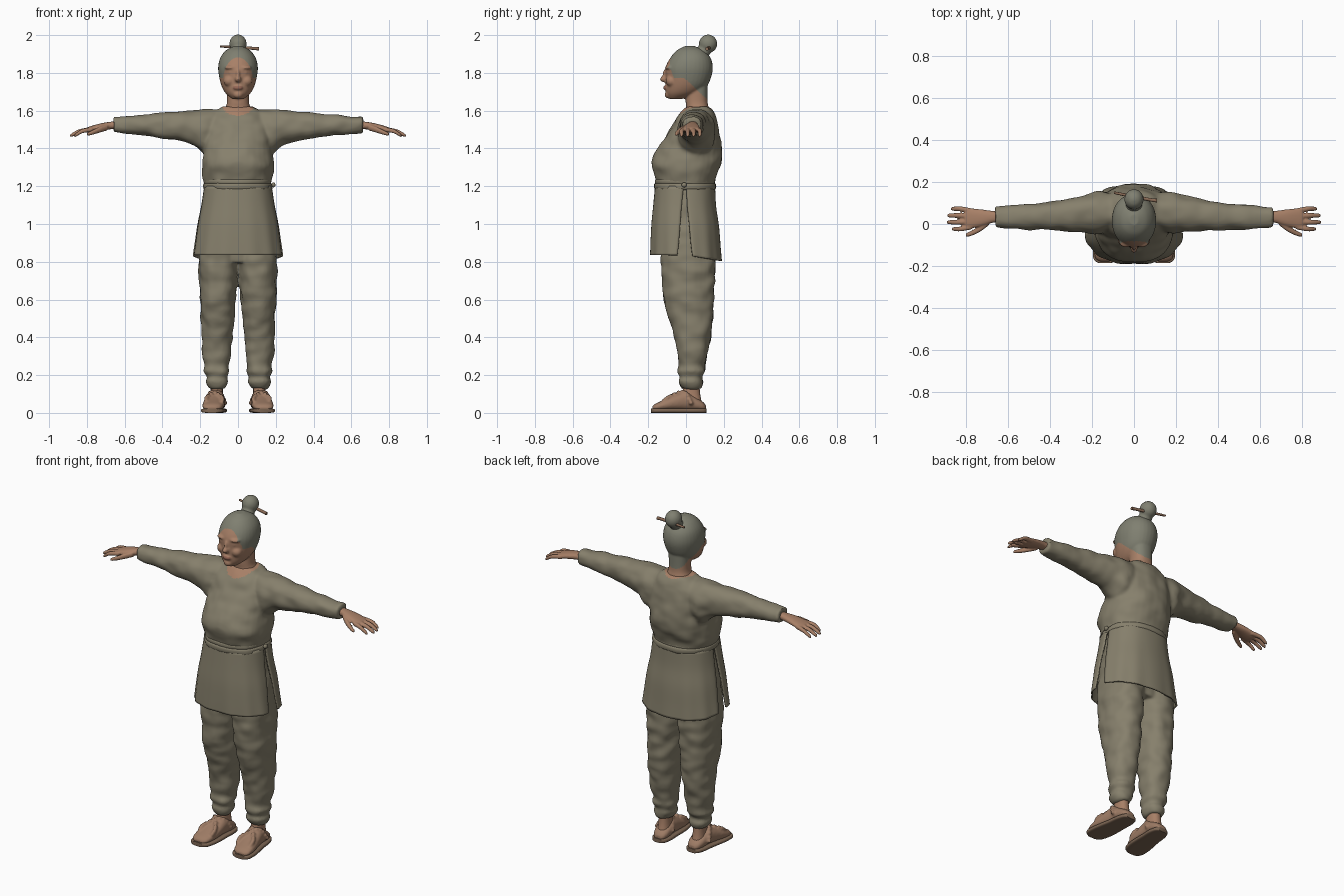
import bpy, bmesh, math
from mathutils import Vector, Matrix, noise

cube = bpy.data.objects.get("Cube")
if cube:
    bpy.data.objects.remove(cube, do_unlink=True)


def material(name, rgb):
    m = bpy.data.materials.new(name)
    m.use_nodes = True
    m.diffuse_color = (*rgb, 1)
    m.node_tree.nodes["Principled BSDF"].inputs["Base Color"].default_value = (*rgb, 1)
    return m


CLOTH = material("olive cloth", (.24, .215, .15))
SKIN = material("warm skin", (.39, .215, .135))
HAIR = material("grey hair", (.215, .215, .165))
SHOE = material("tan leather", (.34, .2, .13))
SOLE = material("brown sole", (.2, .13, .085))
LIPS = material("muted lips", (.31, .14, .095))
WOOD = material("pin wood", (.26, .15, .095))


def smooth_rows(rows, steps=4):
    """Spline through the section rows."""
    out = []
    for i in range(len(rows) - 1):
        p = [Vector(rows[min(max(i + k, 0), len(rows) - 1)]) for k in (-1, 0, 1, 2)]
        for s in range(steps):
            t = s / steps
            out.append(p[1] + .5 * t * (p[2] - p[0] + t * (2 * p[0] - 5 * p[1] + 4 * p[2] - p[3]
                       + t * (3 * p[1] - p[0] - 3 * p[2] + p[3]))))
    return out + [Vector(rows[-1])]


def section_point(axis, row, angle, power=2.3):
    """Point on a rounded section given as position, then two low/high pairs."""
    t, a0, a1, b0, b1 = row
    c, s = math.cos(angle), math.sin(angle)
    a = (a0 + a1) / 2 + (a1 - a0) / 2 * math.copysign(abs(c) ** (2 / power), c)
    b = (b0 + b1) / 2 + (b1 - b0) / 2 * math.copysign(abs(s) ** (2 / power), s)
    return {"x": (t, a, b), "y": (a, t, b), "z": (a, b, t)}[axis]


def loft(bm, axis, rows, sides=32, power=2.3, mirror=False):
    for flip in ((1, -1) if mirror else (1,)):
        rings = []
        for row in smooth_rows(rows):
            pts = [section_point(axis, row, math.tau * i / sides, power) for i in range(sides)]
            rings.append([bm.verts.new((flip * x, y, z)) for x, y, z in pts])
        for r, q in zip(rings, rings[1:]):
            for i in range(sides):
                j = (i + 1) % sides
                bm.faces.new((r[i], r[j], q[j], q[i]))
        bm.faces.new(rings[0])
        bm.faces.new(rings[-1])


def ball(bm, centre, size, mirror=False):
    for flip in ((1, -1) if mirror else (1,)):
        place = Matrix.Translation((flip * centre[0], centre[1], centre[2]))
        bmesh.ops.create_uvsphere(bm, u_segments=24, v_segments=16, radius=1,
                                  matrix=place @ Matrix.Diagonal((*size, 1)))


def make(name, bm, mats, voxel=0, relax=4, wrinkle=0, side=1, rule=None):
    """Turn a bmesh into an object, optionally fusing its parts into one skin."""
    if side < 0:
        bmesh.ops.scale(bm, vec=(-1, 1, 1), verts=bm.verts)
    bmesh.ops.recalc_face_normals(bm, faces=bm.faces)
    me = bpy.data.meshes.new(name)
    bm.to_mesh(me)
    bm.free()
    ob = bpy.data.objects.new(name, me)
    bpy.context.collection.objects.link(ob)
    if voxel:
        fuse = ob.modifiers.new("fuse", "REMESH")
        fuse.mode, fuse.voxel_size = "VOXEL", voxel
        soft = ob.modifiers.new("soften", "SMOOTH")
        soft.iterations = relax
        graph = bpy.context.evaluated_depsgraph_get()
        me = bpy.data.meshes.new_from_object(ob.evaluated_get(graph))
        ob.modifiers.clear()
        ob.data = me
    if wrinkle:
        moves = [v.normal * wrinkle * noise.noise(Vector((v.co.x * 14, v.co.y * 14, v.co.z * 18)))
                 for v in me.vertices]
        for v, d in zip(me.vertices, moves):
            v.co += d
    me.materials.clear()
    for m in mats:
        me.materials.append(m)
    for p in me.polygons:
        p.use_smooth = True
        p.material_index = rule(p.center) if rule else 0
    bpy.context.view_layer.objects.active = ob
    ob.select_set(True)
    bpy.ops.object.shade_smooth_by_angle(angle=math.radians(50))
    ob.select_set(False)
    return ob


# Tunic top with sleeves; the scooped neckline shows skin
bm = bmesh.new()
loft(bm, "z", [(1.19, -.172, .172, -.15, .145), (1.25, -.185, .185, -.165, .162),
               (1.32, -.19, .19, -.183, .187), (1.4, -.182, .182, -.15, .19),
               (1.48, -.18, .18, -.095, .177), (1.54, -.17, .17, -.062, .165),
               (1.585, -.14, .14, -.03, .15), (1.62, -.085, .085, .0, .13)])
loft(bm, "x", [(.08, -.01, .14, 1.4, 1.607), (.17, -.045, .155, 1.365, 1.608),
               (.24, -.037, .135, 1.42, 1.602), (.4, -.03, .105, 1.453, 1.588),
               (.55, -.025, .09, 1.473, 1.573), (.66, -.017, .082, 1.483, 1.567)], mirror=True)


def neckline(c):
    return int(c.z > 1.55 and (c.x / .085) ** 2 + ((c.y - .048) / .09) ** 2 < 1)


make("tunic_top", bm, [CLOTH, SKIN], .009, 5, .007, rule=neckline)

# Trousers gathered at the ankle
bm = bmesh.new()
loft(bm, "z", [(1.18, -.0, .165, -.13, .13), (.84, -.003, .205, -.133, .152),
               (.7, .004, .204, -.127, .152), (.6, .014, .201, -.115, .147),
               (.5, .021, .196, -.09, .142), (.4, .03, .191, -.06, .13),
               (.3, .04, .186, -.046, .11), (.25, .05, .176, -.038, .1),
               (.22, .045, .182, -.045, .1), (.19, .056, .17, -.034, .085),
               (.165, .052, .174, -.04, .09), (.13, .072, .15, -.02, .08)], mirror=True)
loft(bm, "z", [(.8, -.1, .1, -.11, .13), (1., -.16, .16, -.13, .14), (1.18, -.16, .16, -.13, .13)])
make("trousers", bm, [CLOTH], .009, 3, .009)

# Tunic skirt in two panels with a slit at each side
SKIRT = smooth_rows([(1.2, -.175, .175, -.16, .15), (1.1, -.19, .19, -.17, .155),
                     (1., -.21, .21, -.18, .17), (.9, -.225, .225, -.185, .178),
                     (.835, -.235, .235, -.187, .184)])
for name, start, gap, dip in (("front_skirt_panel", math.pi, .16, 0), ("back_skirt_panel", 0, .12, .03)):
    bm = bmesh.new()
    count = 40
    grid = []
    for k, row in enumerate(SKIRT):
        f = k / (len(SKIRT) - 1)
        margin = .02 + gap * f
        line = []
        for i in range(count + 1):
            a = start + margin + (math.pi - 2 * margin) * i / count
            p = Vector(section_point("z", row, a, 2.4))
            p.z -= dip * f * max(0, p.y) / .18
            ripple = 1 + .012 * f * math.sin(a * 13)
            line.append(bm.verts.new((p.x * ripple, p.y * ripple, p.z)))
        grid.append(line)
    for r, q in zip(grid, grid[1:]):
        for i in range(count):
            bm.faces.new((r[i], r[i + 1], q[i + 1], q[i]))
    panel = make(name, bm, [CLOTH])
    thick = panel.modifiers.new("thickness", "SOLIDIFY")
    thick.thickness, thick.offset = .008, 0

# Wrapped belt and its knot
bm = bmesh.new()
for low, high, grow in ((1.18, 1.218, .004), (1.208, 1.242, 0)):
    x, y0, y1 = .178 + grow, -.163 - grow, .153 + grow
    loft(bm, "z", [(low, -x + .01, x - .01, y0 + .01, y1 - .01), (low + .008, -x, x, y0, y1),
                   (high - .008, -x, x, y0, y1), (high, -x + .01, x - .01, y0 + .01, y1 - .01)])
make("belt", bm, [CLOTH], wrinkle=.006)
bm = bmesh.new()
ball(bm, (.187, -.01, 1.207), (.011, .014, .013))
make("belt_knot", bm, [CLOTH])

# Head with neck, face relief and a swept-back hairline
bm = bmesh.new()
loft(bm, "z", [(1.56, -.085, .085, -.02, .13), (1.61, -.068, .068, .0, .122),
               (1.65, -.058, .058, -.002, .114), (1.74, -.06, .06, -.0, .115)])
loft(bm, "z", [(1.662, -.03, .03, -.09, -.02), (1.69, -.064, .064, -.105, .06),
               (1.73, -.087, .087, -.108, .11), (1.78, -.1, .1, -.109, .134),
               (1.83, -.105, .105, -.108, .142), (1.88, -.094, .094, -.083, .13),
               (1.92, -.063, .063, -.048, .095), (1.942, -.02, .02, -.005, .045)], power=2.1)
ball(bm, (0, -.112, 1.767), (.017, .026, .017))
ball(bm, (0, -.106, 1.79), (.011, .018, .032))
ball(bm, (0, -.103, 1.721), (.027, .018, .014))
ball(bm, (0, -.093, 1.685), (.026, .02, .02))
ball(bm, (.045, -.077, 1.757), (.032, .03, .03), True)
ball(bm, (.038, -.086, 1.828), (.034, .025, .012), True)
ball(bm, (.036, -.09, 1.803), (.018, .014, .01), True)


def head_colour(c):
    edge = 1.775 - max(0, c.y + .01) * .95
    framed = (c.x / .078) ** 2 + ((c.z - 1.76) / .122) ** 2 > 1
    if c.z > edge and (c.y > -.06 or framed):
        return 1
    return 2 if c.y < -.1 and abs(c.z - 1.721) < .009 and abs(c.x) < .024 else 0


make("head", bm, [SKIN, HAIR, LIPS], .0055, 4, rule=head_colour)

# Hair bun and pin
bm = bmesh.new()
ball(bm, (0, .117, 1.954), (.046, .049, .049))
ball(bm, (0, .088, 1.91), (.04, .04, .035))
make("hair_bun", bm, [HAIR], .007, 4)
bm = bmesh.new()
loft(bm, "x", [(-.095, .143, .155, 1.935, 1.945), (0, .122, .138, 1.927, 1.943),
               (.08, .107, .123, 1.922, 1.938), (.11, .102, .12, 1.918, 1.936)], 12)
make("hair_pin", bm, [WOOD])

for side, label in ((1, "left"), (-1, "right")):
    # Hand: palm, four drooping fingers and a thumb
    bm = bmesh.new()
    loft(bm, "x", [(.62, .008, .062, 1.502, 1.546), (.67, .006, .062, 1.502, 1.542),
                   (.73, -.012, .07, 1.494, 1.532), (.79, -.022, .074, 1.483, 1.515),
                   (.805, -.01, .06, 1.488, 1.508)], 20)
    for i, reach in enumerate((.075, .1, .098, .08)):
        y = -.013 + i * .025
        spread = (i - 1.5) * .007
        loft(bm, "x", [(x, yc - r, yc + r, z - r, z + r) for x, yc, z, r in (
            (.77, y, 1.501, .0125), (.79 + reach * .45, y + spread, 1.492, .0115),
            (.79 + reach * .85, y + spread, 1.474, .01), (.79 + reach, y + spread, 1.466, .006))], 12)
    loft(bm, "x", [(x, y - r, y + r, z - r, z + r) for x, y, z, r in (
        (.69, .01, 1.512, .016), (.73, -.02, 1.5, .016),
        (.77, -.043, 1.485, .0125), (.8, -.053, 1.474, .008))], 12)
    make(label + "_hand", bm, [SKIN], .0045, 2, side=side)

    # Ankle
    bm = bmesh.new()
    loft(bm, "z", [(.05, .075, .15, -.03, .085), (.1, .08, .145, -.02, .075), (.17, .08, .145, -.01, .07)], 20)
    make(label + "_ankle", bm, [SKIN], side=side)

    # Shoe upper, turned slightly outward, with crossing straps
    bm = bmesh.new()
    outline = [(.105, .112, .02, .04), (.09, .112, .037, .058), (.05, .114, .048, .085),
               (0, .118, .05, .115), (-.05, .123, .055, .1), (-.11, .13, .058, .072),
               (-.16, .136, .049, .05), (-.178, .138, .025, .035)]
    loft(bm, "y", [(y, x - w, x + w, .012, top) for y, x, w, top in outline], 24)
    for a, b in ((.065, .165), (.175, .085)):
        path = [(a, .03, .045), ((a * 2 + b) / 3, -.01, .112), (b, -.09, .085), (b, -.125, .055)]
        for p, q in zip(smooth_rows(path), smooth_rows(path)[1:]):
            ball(bm, (p + q) / 2, (.011, .012, .011))
    make(label + "_shoe", bm, [SHOE], .0065, 2, side=side)

    # Flat sole
    bm = bmesh.new()
    loft(bm, "y", [(y * 1.04, x - w - .007, x + w + .007, 0, .024) for y, x, w, top in outline], 24, 4)
    make(label + "_sole", bm, [SOLE], side=side)
